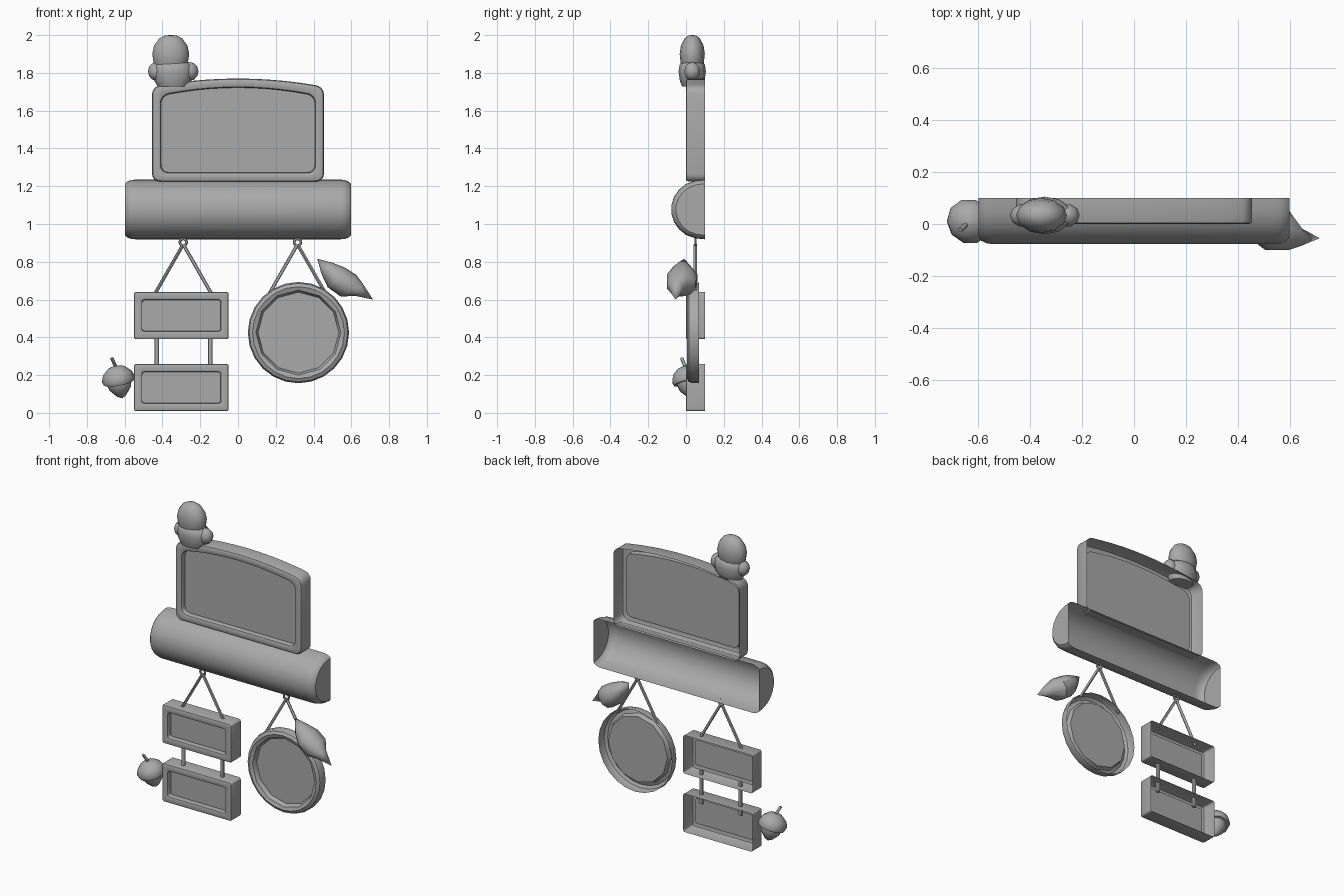
import bpy, bmesh, math
from mathutils import Vector, Matrix

cube = bpy.data.objects.get("Cube")
if cube:
    bpy.data.objects.remove(cube, do_unlink=True)

grey = bpy.data.materials.new("plain_grey")
grey.use_nodes = True
COLOUR = (0.4, 0.4, 0.4, 1)
grey.diffuse_color = COLOUR
for node in grey.node_tree.nodes:
    if node.type == 'BSDF_PRINCIPLED':
        node.inputs["Base Color"].default_value = COLOUR


def loft(name, loops, closed=True, start=False, end=False, smooth=35, flip=False, matrix=None):
    """Bridge equal-length loops of points into one object, with optional end caps."""
    bm = bmesh.new()
    rings = [[bm.verts.new(p) for p in loop] for loop in loops]
    n = len(rings[0])
    for a, b in zip(rings, rings[1:]):
        for i in range(n if closed else n - 1):
            j = (i + 1) % n
            bm.faces.new((a[i], a[j], b[j], b[i]))
    if start:
        bm.faces.new(rings[0][::-1])
    if end:
        bm.faces.new(rings[-1])
    bmesh.ops.remove_doubles(bm, verts=bm.verts, dist=0.0005)
    bmesh.ops.recalc_face_normals(bm, faces=bm.faces)
    if flip:
        bmesh.ops.reverse_faces(bm, faces=bm.faces)
    if matrix:
        bm.transform(matrix)
    mesh = bpy.data.meshes.new(name)
    bm.to_mesh(mesh)
    bm.free()
    ob = bpy.data.objects.new(name, mesh)
    bpy.context.collection.objects.link(ob)
    mesh.materials.append(grey)
    bpy.ops.object.select_all(action='DESELECT')
    ob.select_set(True)
    bpy.context.view_layer.objects.active = ob
    bpy.ops.object.shade_smooth_by_angle(angle=math.radians(smooth))
    return ob


def revolve(name, profile, sides, centre, squash=1.0, matrix=None, smooth=45):
    """Turn (radius, height) pairs about z, with the y radius squashed."""
    loops = []
    for r, h in profile:
        angles = [2 * math.pi * i / sides for i in range(sides)]
        loops.append([(r * math.cos(a), r * squash * math.sin(a), h) for a in angles])
    place = Matrix.Translation(centre) @ (matrix or Matrix())
    return loft(name, loops, start=True, end=True, smooth=smooth, matrix=place)


def rod(name, a, b, radius, sides=8):
    a, b = Vector(a), Vector(b)
    turn = (b - a).to_track_quat('Z', 'Y').to_matrix().to_4x4()
    return revolve(name, [(radius, 0), (radius, (b - a).length)], sides, a, matrix=turn)


def outline(cx, cz, hw, hh, radius, arch, inset, y):
    """Rounded rectangle in the xz plane whose top edge can bow upward."""
    w, h = hw - inset, hh - inset
    pts = []
    for k, (sx, sz) in enumerate([(1, -1), (1, 1), (-1, 1), (-1, -1)]):
        for s in range(5):
            a = math.pi / 2 * (k - 1 + s / 4)
            pts.append((sx * (w - radius) + radius * math.cos(a),
                        sz * (h - radius) + radius * math.sin(a)))
        if k == 1:
            pts += [((w - radius) * (1 - t / 5), h) for t in range(1, 10)]
    return [(cx + x, y, cz + z + (arch * (1 - (x / w) ** 2) if z > 0 else 0)) for x, z in pts]


def framed_sign(name, cx, cz, hw, hh, radius, arch, rim, bevel):
    # Hollow back, rounded front rim and recessed panel
    steps = [(0, 0.1), (0, bevel), (bevel * 0.3, bevel * 0.3), (bevel, 0), (rim - bevel, 0),
             (rim - bevel * 0.3, bevel * 0.3), (rim, bevel), (rim, 0.035)]
    return loft(name, [outline(cx, cz, hw, hh, radius, arch, d, y) for d, y in steps], end=True)


# Signs
framed_sign("top_sign", 0, 1.476, 0.455, 0.251, 0.04, 0.043, 0.048, 0.013)
framed_sign("upper_small_sign", -0.3, 0.515, 0.25, 0.125, 0.012, 0, 0.043, 0.008)
framed_sign("lower_small_sign", -0.3, 0.134, 0.25, 0.125, 0.012, 0, 0.043, 0.008)

# Round sign: rounded rim with a twelve-sided opening
rim_profile = [(0.266, 0.068), (0.268, 0.035), (0.261, 0.015), (0.243, 0.005),
               (0.225, 0.013), (0.216, 0.03), (0.214, 0.04)]
round_loops = []
for r, y in rim_profile:
    ring = []
    for i in range(24):
        a = math.pi * i / 12
        q = r * math.cos(math.pi / 12) if i % 2 and r < 0.23 else r
        ring.append((0.32 + q * math.cos(a), y, 0.425 + q * math.sin(a)))
    round_loops.append(ring)
loft("round_sign", round_loops, end=True)

# Half log with shrunken, rounded ends and an open back
half = [(0.1, 0.158), (0.05, 0.153), (0, 0.135), (-0.037, 0.105), (-0.063, 0.068), (-0.077, 0.025)]
section = half + [(y, -z) for y, z in reversed(half)]
log_loops = []
for x, s in [(-0.598, 0.86), (-0.588, 0.93), (-0.565, 0.99), (-0.54, 1),
             (0.54, 1), (0.565, 0.99), (0.588, 0.93), (0.598, 0.86)]:
    log_loops.append([(x, 0.1 + (y - 0.1) * s, 1.077 + z * s) for y, z in section])
loft("half_log", log_loops, closed=False, start=True, end=True)

# Hanging rings and ropes
for label, x in (("left", 0.315), ("right", -0.29)):
    tube = []
    for i in range(17):
        a = math.pi * i / 8
        tube.append([(x + (0.018 + 0.007 * math.cos(b)) * math.cos(a), 0.05 + 0.007 * math.sin(b),
                      0.903 + (0.018 + 0.007 * math.cos(b)) * math.sin(a))
                     for b in (math.pi * k / 3 for k in range(6))])
    loft(label + "_ring", tube)
    for side in (-1, 1):
        rod(label + "_rope", (x, 0.05, 0.892), (x + side * 0.15, 0.05, 0.63), 0.009)
for x in (-0.43, -0.147):
    rod("sign_link", (x, 0.05, 0.2), (x, 0.05, 0.42), 0.012)

# Leaf: stations give low edge, high edge, middle depth and half thickness
stations = [((0.42, 0.816), (0.42, 0.816), -0.01, 0),
            ((0.442, 0.735), (0.50, 0.795), -0.02, 0.05),
            ((0.475, 0.665), (0.565, 0.77), -0.02, 0.085),
            ((0.545, 0.615), (0.627, 0.73), -0.025, 0.078),
            ((0.617, 0.62), (0.66, 0.685), -0.05, 0.035),
            ((0.715, 0.6), (0.715, 0.6), -0.055, 0)]
leaf_loops = []
for low, high, mid, thick in stations:
    low, high = Vector((low[0], mid, low[1])), Vector((high[0], mid, high[1]))
    centre, arm = (low + high) / 2, (high - low) / 2
    leaf_loops.append([centre + arm * math.cos(a) + Vector((0, thick * math.sin(a), 0))
                       for a in (math.pi * i / 5 for i in range(10))])
loft("leaf", leaf_loops, smooth=40)

# Acorn, leaning right and forward
lean = Matrix.Rotation(math.radians(-11), 4, 'Y') @ Matrix.Rotation(math.radians(12), 4, 'X')
spot = Vector((-0.632, 0.012, 0.172))
revolve("acorn_nut", [(0.004, -0.097), (0.025, -0.085), (0.058, -0.045), (0.07, 0), (0.06, 0.02)],
        10, spot, matrix=lean)
revolve("acorn_cap", [(0.06, -0.012), (0.082, -0.012), (0.089, 0.008), (0.076, 0.042),
                      (0.045, 0.07), (0.01, 0.08)], 10, spot, matrix=lean)
rod("acorn_stem", spot + Vector((-0.014, -0.015, 0.07)), spot + Vector((-0.037, -0.035, 0.118)), 0.009)

# Topper: round crown on a wider body with side lobes
revolve("topper_crown", [(0.07, -0.09), (0.09, -0.05), (0.098, 0), (0.088, 0.045),
                         (0.06, 0.083), (0.03, 0.098), (0.005, 0.1)],
        12, (-0.356, 0.033, 1.9), squash=0.68)
revolve("topper_body", [(0.08, -0.08), (0.098, -0.05), (0.108, 0), (0.1, 0.035), (0.06, 0.06)],
        12, (-0.345, 0.033, 1.808), squash=0.67)
lobe = [(0.048 * math.sin(math.pi * i / 6) + 0.001, -0.05 * math.cos(math.pi * i / 6))
        for i in range(7)]
for x in (-0.428, -0.258):
    revolve("topper_lobe", lobe, 10, (x, 0.033, 1.808), squash=0.9)
